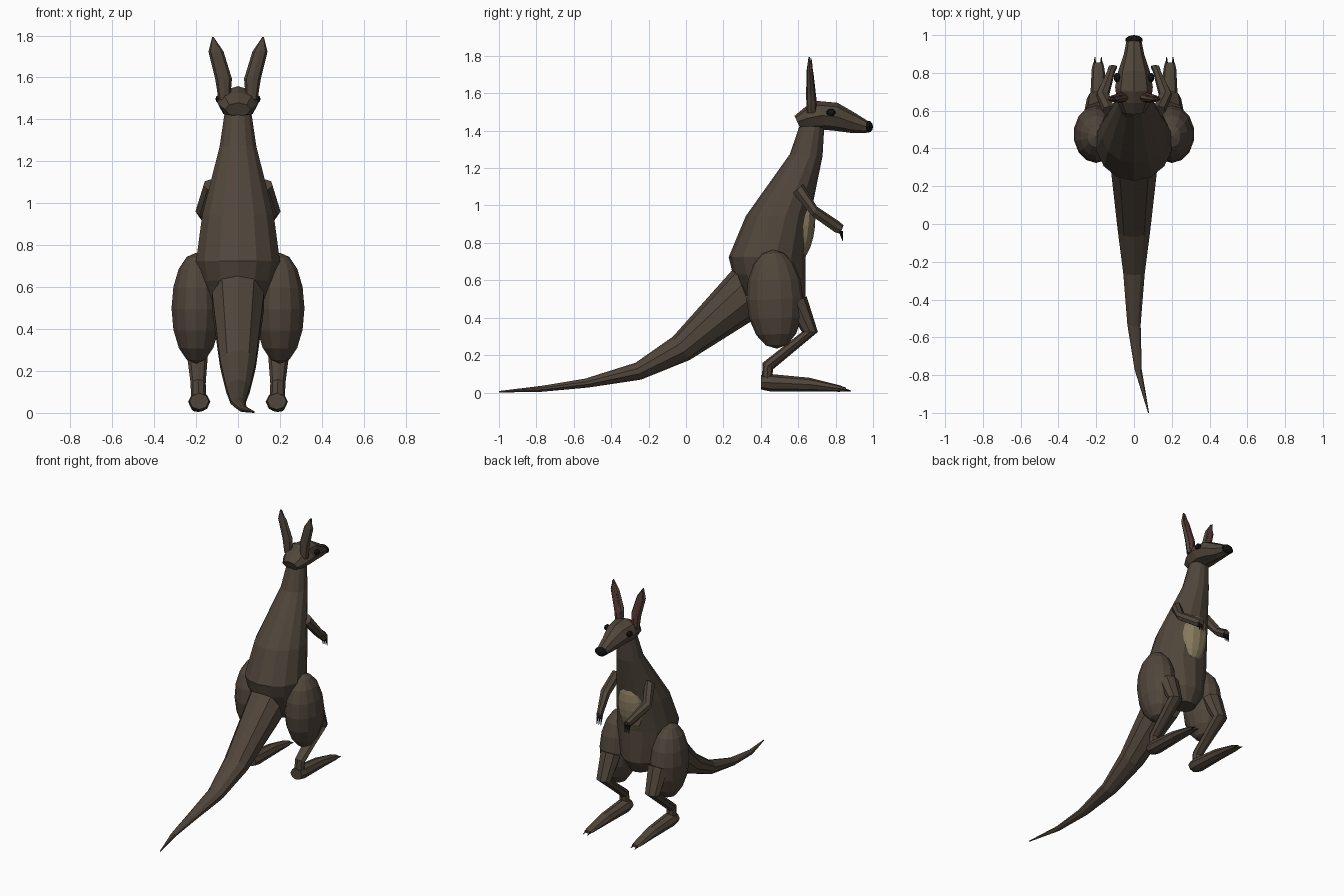
import bpy, bmesh
from math import sin, cos, tau
from mathutils import Matrix, Vector


def material(name, rgb):
    m = bpy.data.materials.new(name)
    m.diffuse_color = (*rgb, 1)
    return m


FUR = material("fur", (0.08, 0.06, 0.043))
TAN = material("belly_fur", (0.25, 0.20, 0.115))
PINK = material("inner_ear", (0.10, 0.035, 0.035))
BLACK = material("black", (0.006, 0.006, 0.006))


def finish(name, bm, mat, mirror):
    bmesh.ops.recalc_face_normals(bm, faces=bm.faces)
    me = bpy.data.meshes.new(name)
    bm.to_mesh(me)
    bm.free()
    me.materials.append(mat)
    ob = bpy.data.objects.new(name, me)
    bpy.context.collection.objects.link(ob)
    if mirror:
        ob.modifiers.new("mirror", 'MIRROR').use_mirror_merge = False
    return ob


def loft(name, rings, sides, mat=FUR, mirror=False):
    """Each ring: centre x, half width, then two side-profile points y, z, y, z."""
    bm = bmesh.new()
    loops = []
    for x, w, ya, za, yb, zb in rings:
        a, b = Vector((x, ya, za)), Vector((x, yb, zb))
        mid, half = (a + b) / 2, (b - a) / 2
        loops.append([bm.verts.new(mid + half * cos(tau * i / sides)
                                   + Vector((w * sin(tau * i / sides), 0, 0)))
                      for i in range(sides)])
    for lo, hi in zip(loops, loops[1:]):
        for i in range(sides):
            j = (i + 1) % sides
            bm.faces.new((lo[i], lo[j], hi[j], hi[i]))
    bm.faces.new(loops[0])
    bm.faces.new(loops[-1])
    return finish(name, bm, mat, mirror)


def ellipsoid(name, centre, radii, mat=FUR, mirror=False, segs=(14, 8), tilt=0):
    bm = bmesh.new()
    m = (Matrix.Translation(centre) @ Matrix.Rotation(tilt, 4, 'X')
         @ Matrix.Diagonal((*radii, 1)))
    bmesh.ops.create_uvsphere(bm, u_segments=segs[0], v_segments=segs[1], radius=1, matrix=m)
    return finish(name, bm, mat, mirror)


# Torso and neck
loft("body", [
    (0, .065, .61, 1.44, .74, 1.44),
    (0, .09, .555, 1.28, .73, 1.27),
    (0, .175, .32, .95, .665, .95),
    (0, .205, .228, .73, .64, .73),
    (0, .185, .25, .64, .64, .62),
    (0, .15, .33, .51, .64, .50),
    (0, .08, .43, .42, .59, .41)], 14)
ellipsoid("belly_patch", (0, .62, .90), (.10, .07, .19), TAN, segs=(12, 10), tilt=-.1)

# Tail, curling slightly sideways at the tip
loft("tail", [
    (0, .13, .26, .675, .37, .40),
    (0, .09, -.07, .305, .02, .18),
    (0, .06, -.27, .165, -.24, .075),
    (0, .037, -.54, .08, -.52, .033),
    (.022, .02, -.77, .042, -.77, .01),
    (.077, .003, -1, .014, -1, .006)], 10)

# Head
loft("head", [
    (0, .06, .58, 1.485, .61, 1.42),
    (0, .09, .64, 1.535, .66, 1.41),
    (0, .10, .70, 1.565, .75, 1.41),
    (0, .085, .81, 1.555, .80, 1.405),
    (0, .055, .90, 1.503, .89, 1.393),
    (0, .038, .985, 1.45, .97, 1.395)], 8)
ellipsoid("nose", (0, .975, 1.427), (.046, .025, .032), BLACK, segs=(10, 6))
ellipsoid("eyes", (.09, .775, 1.503), (.018, .025, .02), BLACK, True, (10, 6))

# Ears with darker inner faces
ear = [(.065, .028, .645, 1.50, .695, 1.50),
       (.069, .040, .642, 1.60, .692, 1.60),
       (.105, .036, .645, 1.73, .677, 1.73),
       (.120, .003, .655, 1.80, .663, 1.80)]
loft("ears", ear, 8, FUR, True)
loft("inner_ears", [(x, w * .65, ya + .02, za, yb + .005, zb - .02)
                    for x, w, ya, za, yb, zb in ear], 6, PINK, True)

# Arms and hands
loft("arms", [
    (.13, .036, .57, 1.07, .625, 1.12),
    (.167, .037, .675, .945, .70, 1.0),
    (.122, .022, .795, .86, .82, .92),
    (.112, .024, .825, .852, .842, .90)], 7, FUR, True)
for k, x in enumerate((.096, .112, .128)):
    loft(f"hand_claw_{k}", [(x, .007, .815, .87, .84, .87),
                            (x, .002, .837, .815, .84, .815)], 4, BLACK, True)

# Hind legs
ellipsoid("thighs", (.20, .475, .505), (.12, .152, .265), FUR, True, tilt=.04)
loft("lower_legs", [
    (.19, .075, .53, .47, .645, .52),
    (.195, .055, .62, .33, .705, .33),
    (.19, .036, .41, .165, .465, .13),
    (.188, .036, .405, .07, .46, .06)], 8, FUR, True)
loft("feet", [
    (.185, .046, .402, .10, .402, .022),
    (.185, .053, .45, .105, .45, .012),
    (.187, .045, .66, .085, .66, .012),
    (.19, .034, .82, .045, .82, .01),
    (.19, .026, .855, .032, .855, .012)], 8, FUR, True)
for k, x in enumerate((.173, .207)):
    loft(f"toe_claw_{k}", [(x, .01, .83, .036, .83, .012),
                           (x, .002, .883, .016, .883, .012)], 4, BLACK, True)

# Rest the lowest points on the ground
for ob in bpy.context.collection.objects:
    ob.location.z = -.006
